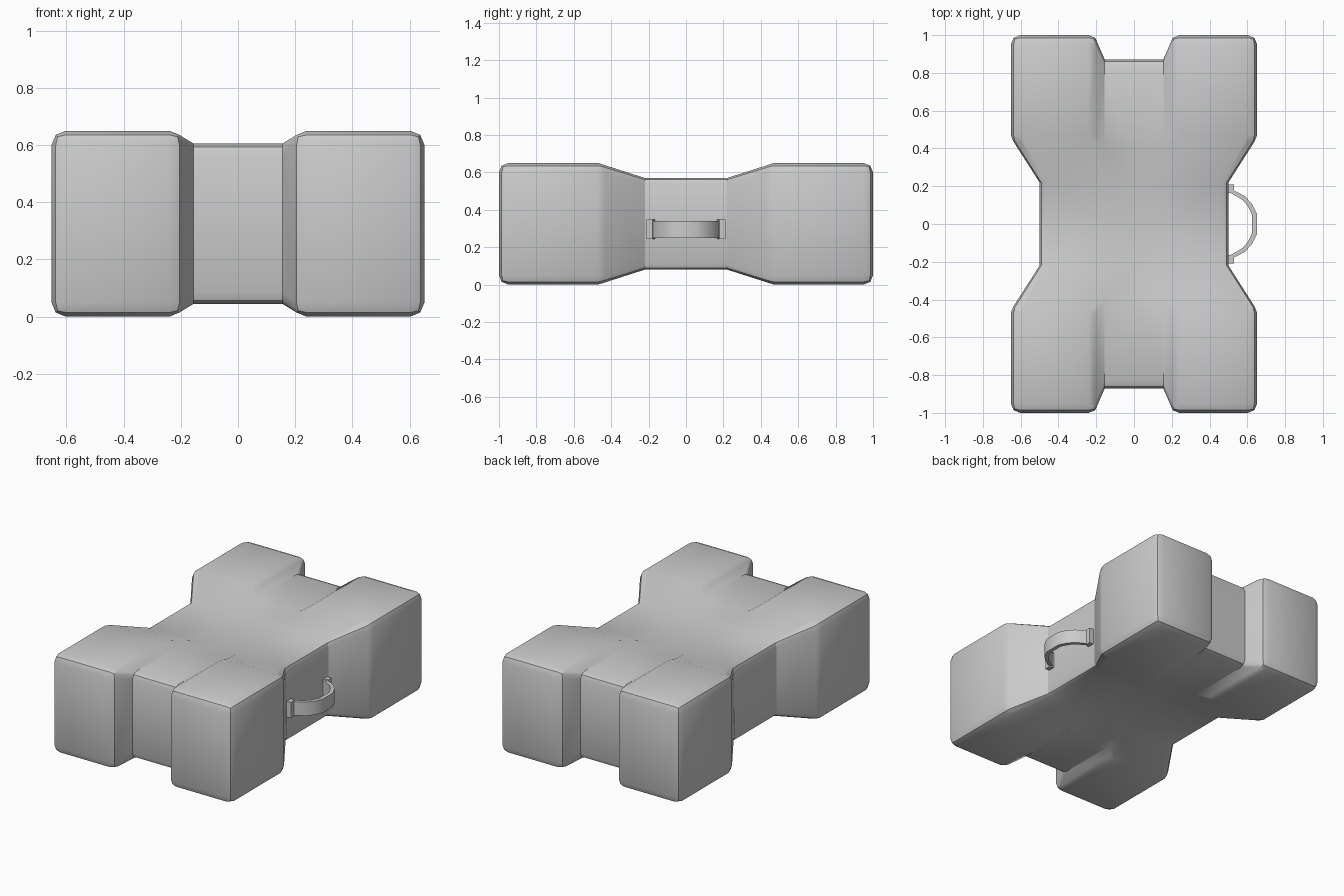
import bpy, bmesh
from mathutils import Vector, Matrix

if "Cube" in bpy.data.objects:
    bpy.data.objects.remove(bpy.data.objects["Cube"])

XI, YI, ZC = 0.155, 0.22, 0.325   # groove edge, waist edge, mid height


def finish(bm, name, angle=30):
    bmesh.ops.remove_doubles(bm, verts=bm.verts, dist=0.0005)
    bmesh.ops.recalc_face_normals(bm, faces=bm.faces)
    me = bpy.data.meshes.new(name)
    bm.to_mesh(me)
    bm.free()
    ob = bpy.data.objects.new(name, me)
    bpy.context.collection.objects.link(ob)
    bpy.ops.object.select_all(action='DESELECT')
    ob.select_set(True)
    bpy.context.view_layer.objects.active = ob
    bpy.ops.object.shade_smooth_by_angle(angle=angle * 3.14159 / 180)
    return ob


def strip(bm, a, b):
    va, vb = [bm.verts.new(p) for p in a], [bm.verts.new(p) for p in b]
    for i in range(len(a) - 1):
        bm.faces.new((va[i], va[i + 1], vb[i + 1], vb[i]))


def flip(pts):
    # top half of a profile -> full profile, mirrored about mid height
    return pts + [(u, 2 * ZC - z) for u, z in reversed(pts)]


# half profiles: groove bar (y, z) and waist (x, z)
bar = flip([(YI, 0.57), (0.40, 0.605), (0.83, 0.605), (0.859, 0.593), (0.87, 0.565)])
waist = flip([(XI, 0.57), (0.47, 0.57), (0.491, 0.561), (0.50, 0.54)])

# rounded corner block
bm = bmesh.new()
lo, hi = Vector((0.19, 0.42, 0)), Vector((0.652, 1, 0.65))
bmesh.ops.create_cube(bm, size=1, matrix=Matrix.Translation((lo + hi) / 2)
                      @ Matrix.Diagonal((*(hi - lo), 1)))
bmesh.ops.bevel(bm, geom=bm.edges[:], offset=0.05, segments=2, profile=0.5, affect='EDGES')
points = [v.co.copy() for v in bm.verts]
bm.free()

# hull of block with groove and waist sections makes the tapers
bm = bmesh.new()
for p in points + [Vector((XI, y, z)) for y, z in bar] + [Vector((x, YI, z)) for x, z in waist]:
    bm.verts.new(p)
bmesh.ops.remove_doubles(bm, verts=bm.verts, dist=0.0005)
bmesh.ops.convex_hull(bm, input=bm.verts[:])
inner = [f for f in bm.faces if all(v.co.x < XI + 0.001 for v in f.verts)
         or all(v.co.y < YI + 0.001 for v in f.verts)]
bmesh.ops.delete(bm, geom=inner, context='FACES')
bmesh.ops.delete(bm, geom=[v for v in bm.verts if not v.link_faces], context='VERTS')

# groove bar and waist
strip(bm, [(0, y, z) for y, z in bar], [(XI, y, z) for y, z in bar])
full_waist = [(0, 0.57)] + waist + [(0, 0.08)]
strip(bm, [(x, 0, z) for x, z in full_waist], [(x, YI, z) for x, z in full_waist])

# split waist at the groove edge is already in the profile; mirror quarter in x and y
for s in ((-1, 1, 1), (1, -1, 1)):
    g = bmesh.ops.duplicate(bm, geom=bm.verts[:] + bm.edges[:] + bm.faces[:])['geom']
    bmesh.ops.scale(bm, vec=s, verts=[e for e in g if isinstance(e, bmesh.types.BMVert)])
finish(bm, "case_body")


def prism(bm, outline, z0, z1):
    f = bm.faces.new([bm.verts.new((x, y, z0)) for x, y in outline])
    g = bmesh.ops.extrude_face_region(bm, geom=[f])['geom']
    bmesh.ops.translate(bm, vec=(0, 0, z1 - z0),
                        verts=[e for e in g if isinstance(e, bmesh.types.BMVert)])


# carry handle on the right side
bm = bmesh.new()
outer = [(0.525, 0.18), (0.555, 0.165), (0.59, 0.145), (0.625, 0.105), (0.65, 0.055)]
inside = [(0.51, 0.165), (0.54, 0.148), (0.575, 0.127), (0.602, 0.095), (0.625, 0.05)]
outer += [(x, -y) for x, y in reversed(outer)]
inside += [(x, -y) for x, y in reversed(inside)]
prism(bm, outer + inside[::-1], 0.25, 0.34)
finish(bm, "handle_strap", 35)

# handle end mounts
bm = bmesh.new()
for s in (1, -1):
    foot = [(0.498, 0.165), (0.51, 0.165), (0.53, 0.178), (0.53, 0.21), (0.498, 0.21)]
    prism(bm, [(x, y * s) for x, y in foot], 0.243, 0.347)
finish(bm, "handle_mounts")
